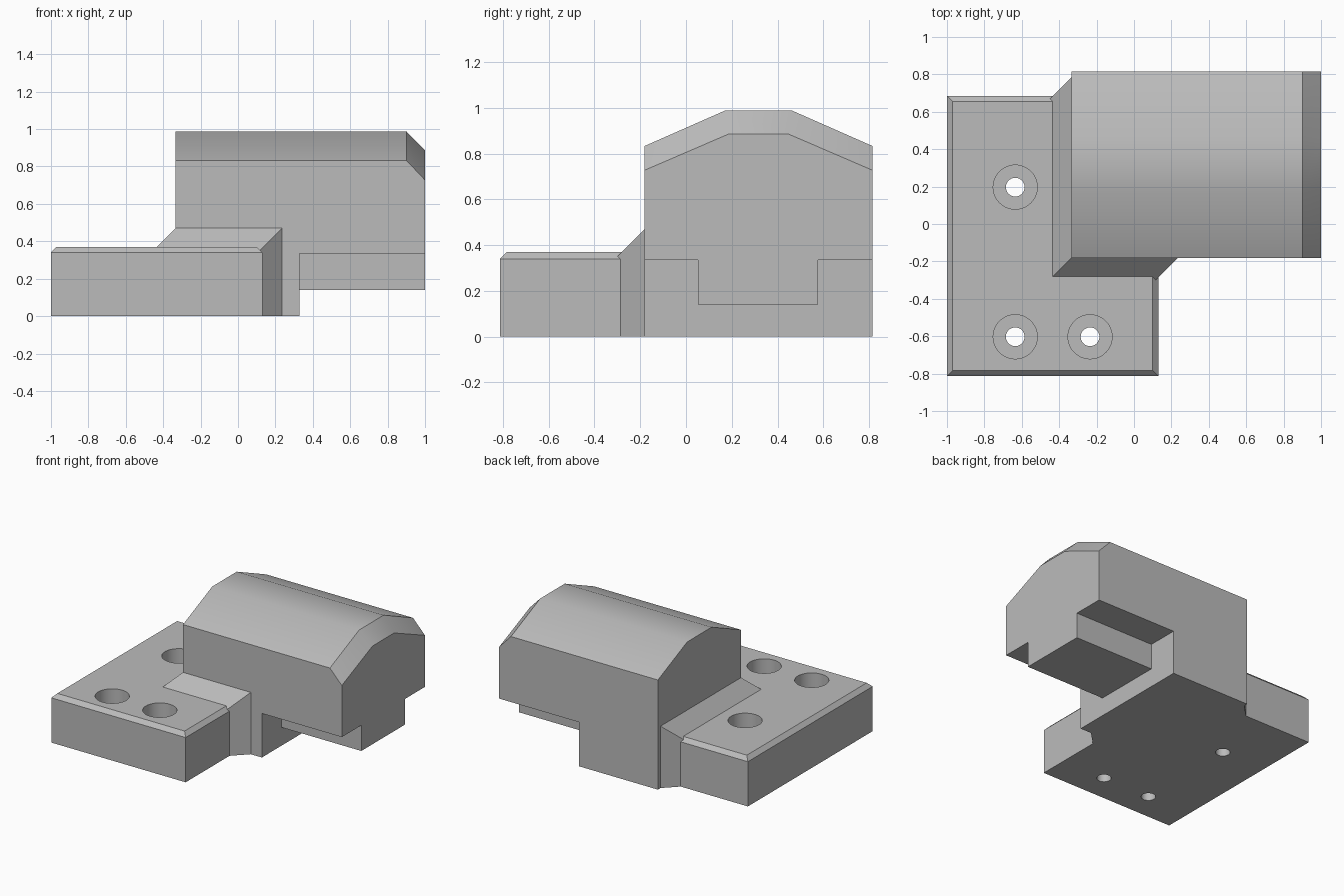
import bpy
import bmesh
from math import radians

if "Cube" in bpy.data.objects:
    bpy.data.objects.remove(bpy.data.objects["Cube"])

# Material
grey = bpy.data.materials.new("plain grey")
grey.use_nodes = True
colour = (0.5, 0.5, 0.5, 1)
grey.diffuse_color = colour
grey.node_tree.nodes["Principled BSDF"].inputs["Base Color"].default_value = colour


def hull(name, points):
    """Convex solid around the given points, with flat faces merged."""
    bm = bmesh.new()
    for p in points:
        bm.verts.new(p)
    bmesh.ops.convex_hull(bm, input=bm.verts[:])
    bmesh.ops.dissolve_limit(bm, angle_limit=radians(0.5), verts=bm.verts[:], edges=bm.edges[:])
    bmesh.ops.recalc_face_normals(bm, faces=bm.faces[:])
    mesh = bpy.data.meshes.new(name)
    bm.to_mesh(mesh)
    bm.free()
    mesh.materials.append(grey)
    obj = bpy.data.objects.new(name, mesh)
    bpy.context.collection.objects.link(obj)
    return obj


def box(name, x, y, z):
    return hull(name, [(a, b, c) for a in x for b in y for c in z])


def cylinder(name, x, y, radius, bottom, top):
    bpy.ops.mesh.primitive_cylinder_add(vertices=48, radius=radius, depth=top - bottom,
                                        location=(x, y, (top + bottom) / 2))
    obj = bpy.context.object
    obj.name = name
    obj.data.materials.append(grey)
    return obj


def combine(target, tool, operation):
    """Boolean the tool into the target and discard the tool."""
    mod = target.modifiers.new(operation.lower(), "BOOLEAN")
    mod.operation, mod.object, mod.solver = operation, tool, "EXACT"
    bpy.context.view_layer.objects.active = target
    bpy.ops.object.modifier_apply(modifier=mod.name)
    bpy.data.objects.remove(tool)


# Mounting plate with a chamfered top rim
X0, X1, Y0, Y1, TOP, RIM = -1.0, 0.13, -0.814, 0.685, 0.37, 0.03
bracket = hull("mounting_bracket", [
    (x, y, z)
    for z, inset in ((0, 0), (TOP - RIM, 0), (TOP, RIM))
    for x in (X0 + inset, X1 - inset)
    for y in (Y0 + inset, Y1 - inset)])

# Jaw block: crowned profile with a bevelled outer end
BX, BY0, BY1 = -0.335, -0.182, 0.816
crown = [(BY0, 0.833), (0.17, 0.988), (0.464, 0.988), (BY1, 0.833)]
end_crown = [(BY0, 0.727), (0.187, 0.886), (0.447, 0.886), (BY1, 0.727)]
block = hull("jaw_block",
             [(x, y, z) for x in (BX, 0.9) for y, z in crown]
             + [(1, y, z) for y, z in end_crown]
             + [(x, y, 0) for x in (BX, 1) for y in (BY0, BY1)])

# Undercut below the overhang, leaving a central tongue
combine(block, box("undercut", (0.328, 2), (-1, 2), (-1, 0.14)), "DIFFERENCE")
for side in ((-1, 0.052), (0.578, 2)):
    combine(block, box("side_rebate", (0.328, 2), side, (-1, 0.335)), "DIFFERENCE")

# Sloped web joining the plate to the block
D = 0.12
corner = [(BX - D, BY0 - D), (0.235 - D, BY0 - D), (0.235, BY0),
          (0.235, 0.785), (BX, 0.785), (BX - D, 0.785 - D)]
web = hull("corner_web",
           [(x, y, z) for x, y in corner for z in (0, 0.47 - D)]
           + [(x, y, 0.47) for x in (BX, 0.235) for y in (BY0, 0.785)])

combine(bracket, web, "UNION")
combine(bracket, block, "UNION")

# Counterbored screw holes
for x, y in ((-0.635, 0.197), (-0.635, -0.603), (-0.235, -0.603)):
    combine(bracket, cylinder("counterbore", x, y, 0.118, 0.15, 0.6), "DIFFERENCE")
    combine(bracket, cylinder("through_hole", x, y, 0.05, -0.1, 0.3), "DIFFERENCE")

# Merge coplanar faces and shade
bm = bmesh.new()
bm.from_mesh(bracket.data)
bmesh.ops.remove_doubles(bm, verts=bm.verts[:], dist=0.0005)
bmesh.ops.dissolve_limit(bm, angle_limit=radians(0.5), verts=bm.verts[:], edges=bm.edges[:])
bm.to_mesh(bracket.data)
bm.free()
bpy.ops.object.select_all(action="DESELECT")
bracket.select_set(True)
bpy.context.view_layer.objects.active = bracket
bpy.ops.object.shade_smooth_by_angle(angle=radians(30))
